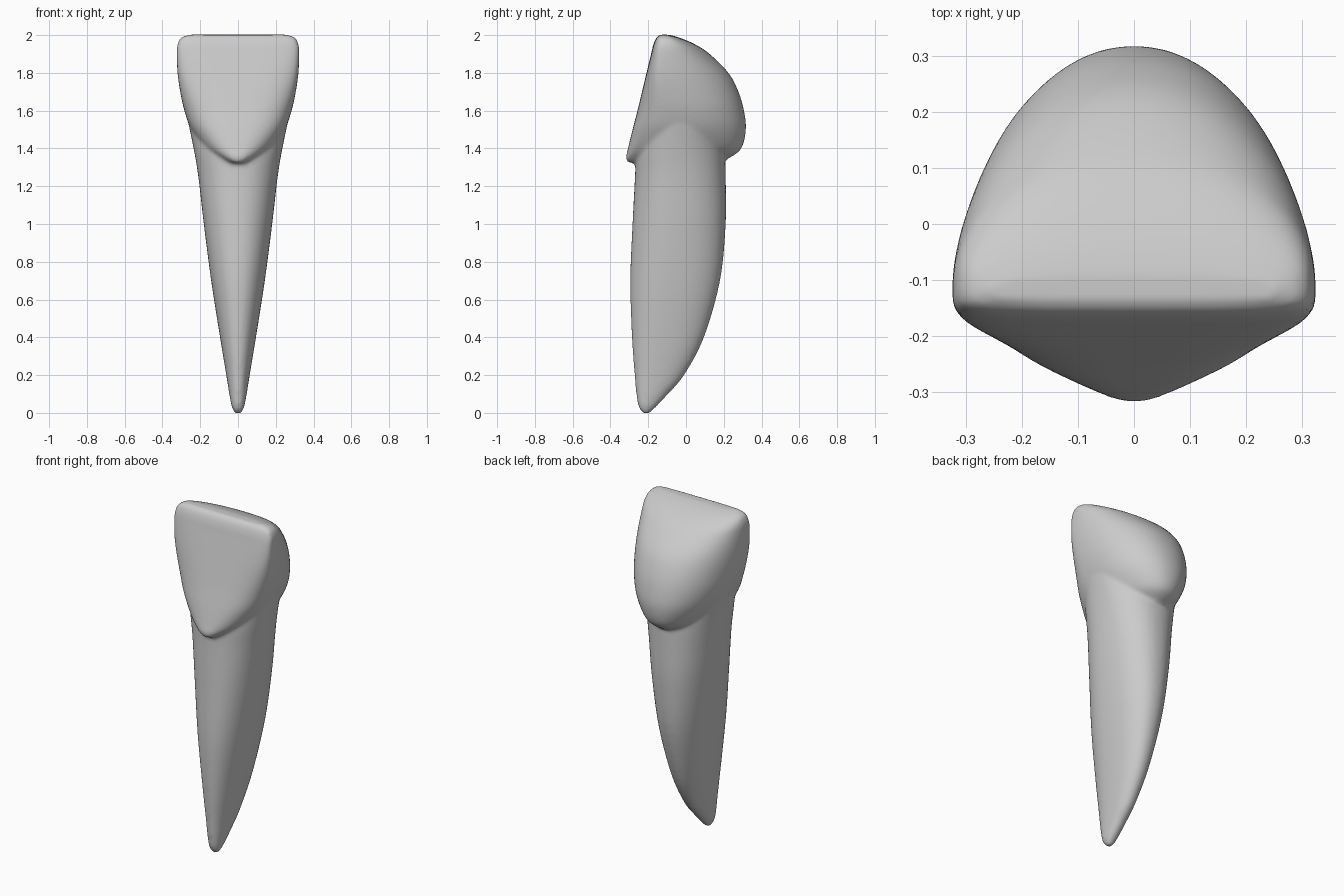
import bpy
import bmesh
from math import sin, cos, pi, copysign

if "Cube" in bpy.data.objects:
    bpy.data.objects.remove(bpy.data.objects["Cube"])

SEGMENTS = 64
STEPS = 5


def power(v, n):
    return copysign(abs(v) ** (2 / n), v)


def smooth_rows(rows):
    """Catmull-Rom interpolation between section rows."""
    out = []
    for i in range(len(rows) - 1):
        a, b = rows[max(i - 1, 0)], rows[i]
        c, d = rows[i + 1], rows[min(i + 2, len(rows) - 1)]
        for s in range(STEPS):
            t = s / STEPS
            out.append([0.5 * (2 * q + (r - p) * t
                               + (2 * p - 5 * q + 4 * r - u) * t * t
                               + (3 * q - p - 3 * r + u) * t ** 3)
                        for p, q, r, u in zip(a, b, c, d)])
    return out + [list(rows[-1])]


def loft(bm, rows):
    """Rows: z, half width, front y, back y, widest y, front and back squareness."""
    rings = []
    for z, w, yf, yb, yc, nf, nb in smooth_rows(rows):
        ring = []
        for i in range(SEGMENTS):
            a = 2 * pi * i / SEGMENTS
            back = sin(a) >= 0
            n = nb if back else nf
            depth = yb - yc if back else yc - yf
            ring.append(bm.verts.new((w * power(cos(a), n),
                                      yc + depth * power(sin(a), n), z)))
        rings.append(ring)
    for lo, hi in zip(rings, rings[1:]):
        for i in range(SEGMENTS):
            j = (i + 1) % SEGMENTS
            bm.faces.new((lo[i], lo[j], hi[j], hi[i]))
    bm.faces.new(rings[0][::-1])
    bm.faces.new(rings[-1])


bm = bmesh.new()

# Root: tapering, with a straight front and a curved back
root = [(z, w, f, b, f + 0.45 * (b - f), 2.2, 2.2) for z, w, f, b in (
    (-0.003, 0.014, -0.225, -0.195),
    (0.03, 0.032, -0.25, -0.16),
    (0.10, 0.046, -0.263, -0.095),
    (0.20, 0.062, -0.272, -0.01),
    (0.40, 0.095, -0.286, 0.095),
    (0.70, 0.142, -0.295, 0.18),
    (1.00, 0.181, -0.283, 0.21),
    (1.25, 0.210, -0.270, 0.21),
    (1.40, 0.235, -0.262, 0.205),
    (1.60, 0.276, -0.225, 0.19),
    (1.70, 0.285, -0.190, 0.15))]
loft(bm, root)

# Crown: sloping flat front, bulging back, narrow tongues at the neck
crown = [
    (1.325, 0.07, -0.307, 0.17, -0.05, 2.2, 2),
    (1.35, 0.12, -0.318, 0.23, -0.05, 2.3, 2.1),
    (1.40, 0.185, -0.307, 0.293, -0.05, 2.5, 2.1),
    (1.50, 0.248, -0.283, 0.317, -0.05, 2.8, 2.1),
    (1.60, 0.284, -0.257, 0.307, -0.06, 3.0, 2.1),
    (1.70, 0.306, -0.233, 0.278, -0.09, 3.2, 2.1),
    (1.80, 0.320, -0.209, 0.225, -0.11, 3.6, 2.1),
    (1.90, 0.324, -0.185, 0.125, -0.12, 4.0, 2.3),
    (1.95, 0.320, -0.173, 0.05, -0.12, 4.0, 2.6),
    (1.985, 0.302, -0.158, -0.03, -0.12, 4.0, 3.0),
    (2.002, 0.260, -0.140, -0.09, -0.12, 4.0, 3.0)]
loft(bm, crown)

bmesh.ops.recalc_face_normals(bm, faces=bm.faces)
mesh = bpy.data.meshes.new("tooth")
bm.to_mesh(mesh)
bm.free()
tooth = bpy.data.objects.new("tooth", mesh)
bpy.context.collection.objects.link(tooth)

# Fuse root and crown into one softly blended surface
fuse = tooth.modifiers.new("fuse", 'REMESH')
fuse.mode = 'VOXEL'
fuse.voxel_size = 0.011
fuse.use_smooth_shade = True
soften = tooth.modifiers.new("soften", 'SMOOTH')
soften.factor = 0.5
soften.iterations = 5
